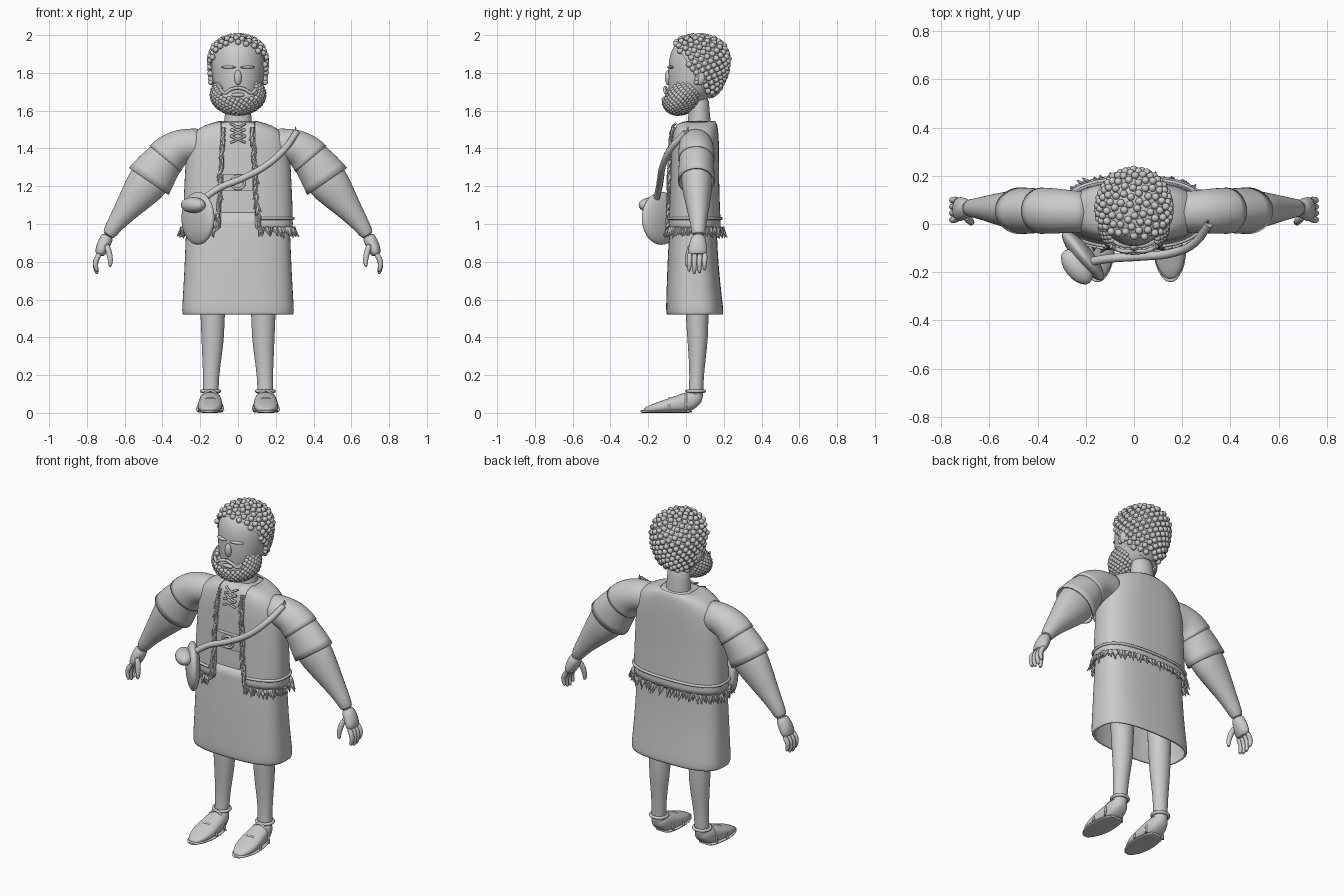
import bpy, bmesh, math, random
from mathutils import Vector, Matrix
from mathutils.bvhtree import BVHTree

random.seed(4)
X, Y, Z = Vector((1, 0, 0)), Vector((0, 1, 0)), Vector((0, 0, 1))
if "Cube" in bpy.data.objects:
    bpy.data.objects.remove(bpy.data.objects["Cube"])

clay = bpy.data.materials.new("grey_clay")
clay.use_nodes = True
clay.diffuse_color = (0.6, 0.6, 0.6, 1)
clay.node_tree.nodes["Principled BSDF"].inputs["Base Color"].default_value = (0.6, 0.6, 0.6, 1)


def finish(name, bm, subdiv=0, thick=0):
    bmesh.ops.recalc_face_normals(bm, faces=bm.faces)
    mesh = bpy.data.meshes.new(name)
    bm.to_mesh(mesh)
    bm.free()
    mesh.materials.append(clay)
    ob = bpy.data.objects.new(name, mesh)
    bpy.context.collection.objects.link(ob)
    bpy.ops.object.select_all(action='DESELECT')
    ob.select_set(True)
    bpy.context.view_layer.objects.active = ob
    bpy.ops.object.shade_smooth_by_angle(angle=math.radians(50))
    if subdiv:
        ob.modifiers.new("smooth", 'SUBSURF').levels = subdiv
        ob.modifiers["smooth"].render_levels = subdiv
    if thick:
        ob.modifiers.new("cloth", 'SOLIDIFY').thickness = thick
    return ob


def loft_mesh(rings, axis=None, v=Y, n=24, power=2, caps=True):
    """Rings are (x, y, z, radius_u, radius_v); axis fixes the ring normal."""
    bm, loops = bmesh.new(), []
    centres = [Vector(r[:3]) for r in rings]
    for i, r in enumerate(rings):
        t = axis or (centres[min(i + 1, len(rings) - 1)] - centres[max(i - 1, 0)]).normalized()
        u = v.cross(t).normalized()
        loop = []
        for k in range(n):
            a = math.tau * k / n
            c, s = math.cos(a), math.sin(a)
            p = centres[i] + u * r[3] * math.copysign(abs(c) ** (2 / power), c)
            loop.append(bm.verts.new(p + v * r[4] * math.copysign(abs(s) ** (2 / power), s)))
        loops.append(loop)
    for A, B in zip(loops, loops[1:]):
        for k in range(n):
            bm.faces.new((A[k], A[(k + 1) % n], B[(k + 1) % n], B[k]))
    if caps:
        bm.faces.new(loops[0])
        bm.faces.new(loops[-1])
    return bm


def loft(name, rings, subdiv=1, thick=0, **kw):
    return finish(name, loft_mesh(rings, **kw), subdiv, thick)


def cord(name, paths, radius, cyclic=False):
    cu = bpy.data.curves.new(name, 'CURVE')
    cu.dimensions, cu.bevel_depth, cu.bevel_resolution = '3D', radius, 2
    cu.use_fill_caps, cu.resolution_u = True, 6
    for pts in paths:
        sp = cu.splines.new('BEZIER')
        sp.bezier_points.add(len(pts) - 1)
        for bp, p in zip(sp.bezier_points, pts):
            bp.co, bp.handle_left_type, bp.handle_right_type = p, 'AUTO', 'AUTO'
        sp.use_cyclic_u = cyclic
    cu.materials.append(clay)
    ob = bpy.data.objects.new(name, cu)
    bpy.context.collection.objects.link(ob)


def blobs(name, items, sub=2):
    """Ellipsoids given as (centre, scale, turn about z)."""
    bm = bmesh.new()
    for c, s, turn in items:
        m = Matrix.Translation(c) @ Matrix.Rotation(turn, 4, 'Z') @ Matrix.Diagonal((*s, 1))
        bmesh.ops.create_icosphere(bm, subdivisions=sub, radius=1, matrix=m)
    return finish(name, bm)


def leaves(name, items):
    """Small flat leaf cones given as (root, direction, length)."""
    bm = bmesh.new()
    for p, d, length in items:
        m = Matrix.Translation(p + d * length / 2) @ d.to_track_quat('Z', 'Y').to_matrix().to_4x4()
        bmesh.ops.create_cone(bm, cap_ends=True, segments=6, radius1=0.013, radius2=0.002,
                              depth=length, matrix=m)
    finish(name, bm)


def globe(n):
    for i in range(n):
        z, a = 1 - 2 * (i + 0.5) / n, i * 2.39996
        r = math.sqrt(1 - z * z)
        yield Vector((r * math.cos(a), r * math.sin(a), z))


def upright(table, grow=0.0):
    return [(0, cy, z, rx + grow, ry + grow) for z, rx, cy, ry in table]


# Tunic body, skirt and open vest
vest_table = [(1.545, .10, .06, .095), (1.525, .18, .055, .112), (1.48, .25, .05, .122),
              (1.4, .275, .048, .128), (1.2, .285, .045, .13), (1.03, .292, .045, .138),
              (0.97, .29, .045, .14)]
loft("tunic_body", upright(vest_table, -.013), axis=Z, n=40, power=2.6)
loft("skirt", upright([(1.06, .27, .04, .122), (.95, .277, .037, .127), (.8, .282, .036, .134),
                       (.6, .293, .043, .148), (.535, .298, .047, .153), (.52, .292, .047, .148)]),
     axis=Z, n=40, power=2.8, caps=False, thick=.012)
vest = loft_mesh(upright(vest_table), axis=Z, n=40, power=2.6, caps=False)
vest_tree = BVHTree.FromBMesh(vest)
for sx in (-1, 1):
    bmesh.ops.bisect_plane(vest, geom=vest.verts[:] + vest.edges[:] + vest.faces[:],
                           plane_co=X * sx * .09, plane_no=X)
gap = [f for f in vest.faces if abs(f.calc_center_median().x) < .089 and f.calc_center_median().y < .04]
bmesh.ops.delete(vest, geom=gap, context='FACES')
finish("vest", vest, 1, .008)


def front(x, z, out=.006):
    hit = vest_tree.ray_cast(Vector((x, -1, z)), Y)[0]
    return Vector((x, (hit.y if hit else -.05) - out, z))


def hem_point(a, z, rx, ry):
    c, s = math.cos(a), math.sin(a)
    return Vector((rx * math.copysign(abs(c) ** .77, c), .045 + ry * math.copysign(abs(s) ** .77, s), z))


# Hem roll and leaf fringes
around = [a for a in (math.tau * k / 110 for k in range(110))
          if not (math.sin(a) < 0 and abs(hem_point(a, 1, .3, .15).x) < .11)]
start = next(i for i, a in enumerate(around) if a > math.pi * 1.5)
around = around[start:] + around[:start]
cord("vest_hem", [[hem_point(a, 1.03, .292, .141) for a in around]], .008)
fringe = []
for a in around:
    out = hem_point(a, 0, 1, 1) - Y * .045
    tilt = (out * random.uniform(.1, .6) + X * random.uniform(-.3, .3) - Z).normalized()
    fringe.append((hem_point(a, .98, .293, .146), tilt, random.uniform(.04, .06)))
leaves("hem_fringe", fringe)
edge = []
for sx in (-1, 1):
    for k in range(34):
        z = 1.51 - k * .0165
        d = Vector((sx * random.uniform(-.6, .7), -.35, -1)).normalized()
        edge.append((front(sx * (.075 + k * .0011), z), d, .04))
leaves("front_fringe", edge)

# Chest lacing, buckle
cord("lacing", [[front(-s * .04, z), front(0, z + .018, .012), front(s * .04, z + .036)]
                for z in (1.43, 1.465, 1.495) for s in (-1, 1)], .006)
bm = bmesh.new()
bmesh.ops.create_cube(bm, size=1, matrix=Matrix.Translation((0, -.082, 1.22)) @ Matrix.Diagonal((.16, .025, .09, 1)))
finish("buckle_plate", bm)
cord("buckle_ring", [[(.034 * math.cos(a), -.097, 1.22 + .034 * math.sin(a))
                      for a in (math.tau * k / 8 for k in range(8))]], .007, True)

# Shoulder strap and hip bag
cord("bag_strap", [[(-.2, -.16, 1.12), (-.1, -.143, 1.19), (.02, -.135, 1.24), (.15, -.122, 1.31),
                    (.25, -.08, 1.4), (.31, 0, 1.485)]], .018)
leaves("strap_tip", [(Vector((.305, .01, 1.46)), Z, .055)])
blobs("hip_bag", [((-.212, -.13, 1.03), (.13, .04, .14), -.89)], 4)
blobs("bag_flap", [((-.237, -.178, 1.1), (.085, .05, .042), -.89)], 3)

# Neck and head
loft("neck", upright([(1.48, .08, .07, .07), (1.55, .073, .07, .06), (1.6, .068, .07, .055), (1.7, .07, .06, .06)]),
     axis=Z)
skull = [(1.60, .05, -.03, .045), (1.66, .10, .015, .10), (1.72, .128, .04, .135), (1.8, .142, .058, .152),
         (1.88, .146, .065, .157), (1.94, .125, .065, .135), (1.975, .08, .063, .09), (1.99, .03, .06, .035)]
head = loft_mesh(upright(skull), axis=Z, n=28)
head_tree = BVHTree.FromBMesh(head)
finish("head", head, 1)
cap = loft_mesh(upright(skull, .007), axis=Z, n=28)
hair_line, hair_normal = Vector((0, -.06, 1.965)), Vector((0, 1, .6))
bmesh.ops.bisect_plane(cap, geom=cap.verts[:] + cap.edges[:] + cap.faces[:],
                       plane_co=hair_line, plane_no=hair_normal, clear_inner=True)
finish("hair_cap", cap, 1)

# Bead curls of hair and beard
curls = []
for d in globe(300):
    hit = head_tree.ray_cast(Vector((0, .065, 1.83)), d)[0]
    if hit and (hit - hair_line).dot(hair_normal) > 0 and hit.z > 1.68:
        curls.append((hit + d * .006, (.016,) * 3, 0))
blobs("hair_curls", curls)
beard = []
for d in globe(430):
    p = Vector((d.x * .138, -.012 + d.y * .1 + d.z * .03, 1.685 + d.z * .1))
    mouth = abs(p.x) < .085 and p.z > 1.665
    if p.y < .06 and p.z < 1.76 and not mouth:
        beard.append((p, (.0135,) * 3, 0))
beard += [((s * .145, .055 + k * .004, 1.75 + k * .018), (.014,) * 3, 0) for s in (-1, 1) for k in range(4)]
blobs("beard_curls", beard)
blobs("beard_mass", [((0, -.01, 1.665), (.122, .085, .075), 0)], 3)

# Face details
blobs("nose", [((0, -.094, 1.775), (.02, .018, .04), 0)], 3)
blobs("brows", [((s * .05, -.082, 1.83), (.04, .014, .008), s * .3) for s in (-1, 1)], 3)
blobs("lips", [((0, -.1, 1.683), (.035, .012, .012), 0)], 3)
cord("moustache", [[(0, -.11, 1.722), (s * .04, -.113, 1.712), (s * .07, -.105, 1.694), (s * .095, -.092, 1.715)]
                   for s in (-1, 1)], .009)
blobs("ears", [((s * .143, .075, 1.775), (.014, .026, .04), 0) for s in (-1, 1)], 3)

for s, side in ((1, "left"), (-1, "right")):
    # Arm with two sleeve layers
    def arm(part, rings, **kw):
        loft(f"{side}_{part}", [(s * x, y, z, a, b) for x, y, z, a, b in rings], **kw)
    arm("upper_sleeve", [(.2, .05, 1.42, .085, .085), (.27, .052, 1.418, .09, .09), (.32, .054, 1.403, .096, .094),
                         (.36, .055, 1.375, .104, .096), (.385, .055, 1.345, .109, .097)], caps=False, thick=.008)
    arm("lower_sleeve", [(.34, .055, 1.385, .092, .085), (.385, .055, 1.345, .104, .092),
                         (.43, .055, 1.288, .118, .096), (.472, .055, 1.226, .129, .098)], caps=False, thick=.008)
    arm("forearm", [(.41, .055, 1.31, .1, .08), (.47, .058, 1.23, .116, .085), (.525, .06, 1.16, .095, .076),
                    (.6, .064, 1.065, .064, .056), (.66, .066, .985, .042, .04), (.693, .066, .93, .036, .036)])
    arm("palm", [(.685, .066, .945, .033, .034), (.705, .064, .905, .036, .044), (.723, .062, .865, .034, .052),
                 (.735, .06, .83, .024, .048)])
    for k in range(4):
        y, drop = .02 + k * .027, (.012, 0, .004, .02)[k]
        arm(f"finger_{k + 1}", [(.728, y, .85, .015, .015), (.753, y - .002, .81, .016, .015),
                                (.757, y - .003, .77 + drop, .014, .013), (.744, y - .003, .732 + drop, .009, .009)], n=10)
    arm("thumb", [(.70, .03, .9, .016, .018), (.682, .014, .85, .017, .017), (.674, .006, .81, .015, .014),
                  (.678, .004, .77, .009, .009)], n=10)

    # Leg, sandal and straps
    arm("leg", [(.13, .06, .8, .08, .075), (.135, .058, .52, .064, .06), (.133, .062, .4, .061, .056),
                (.138, .06, .3, .052, .046), (.143, .056, .18, .041, .037), (.145, .052, .1, .043, .04),
                (.145, .05, .05, .038, .036)], axis=Z)
    arm("sandal", [(.145, .088, .085, .02, .02), (.145, .065, .075, .046, .04), (.145, .02, .06, .056, .058),
                   (.146, -.05, .046, .064, .046), (.148, -.12, .034, .068, .034), (.15, -.19, .022, .052, .021),
                   (.151, -.23, .011, .02, .01)], axis=-Y, v=Z, power=2.5)
    arm("sole", [(.146, .035, .008, .045, .008), (.146, -.01, .008, .06, .008), (.148, -.09, .008, .072, .008),
                 (.15, -.17, .008, .064, .008), (.151, -.225, .008, .036, .008), (.151, -.242, .008, .012, .007)],
        axis=-Y, v=Z, power=3)
    ring = [(s * .145 + .047 * math.cos(a), .052 + .045 * math.sin(a), .115)
            for a in (math.tau * k / 8 for k in range(8))]
    cord(f"{side}_ankle_strap", [ring], .009, True)
    cord(f"{side}_foot_straps", [[(s * .147 + w * math.cos(a), y, .012 + h * math.sin(a))
                                  for a in (math.pi * k / 6 for k in range(7))]
                                 for y, w, h in ((-.09, .069, .064), (0, .062, .105))], .006)
